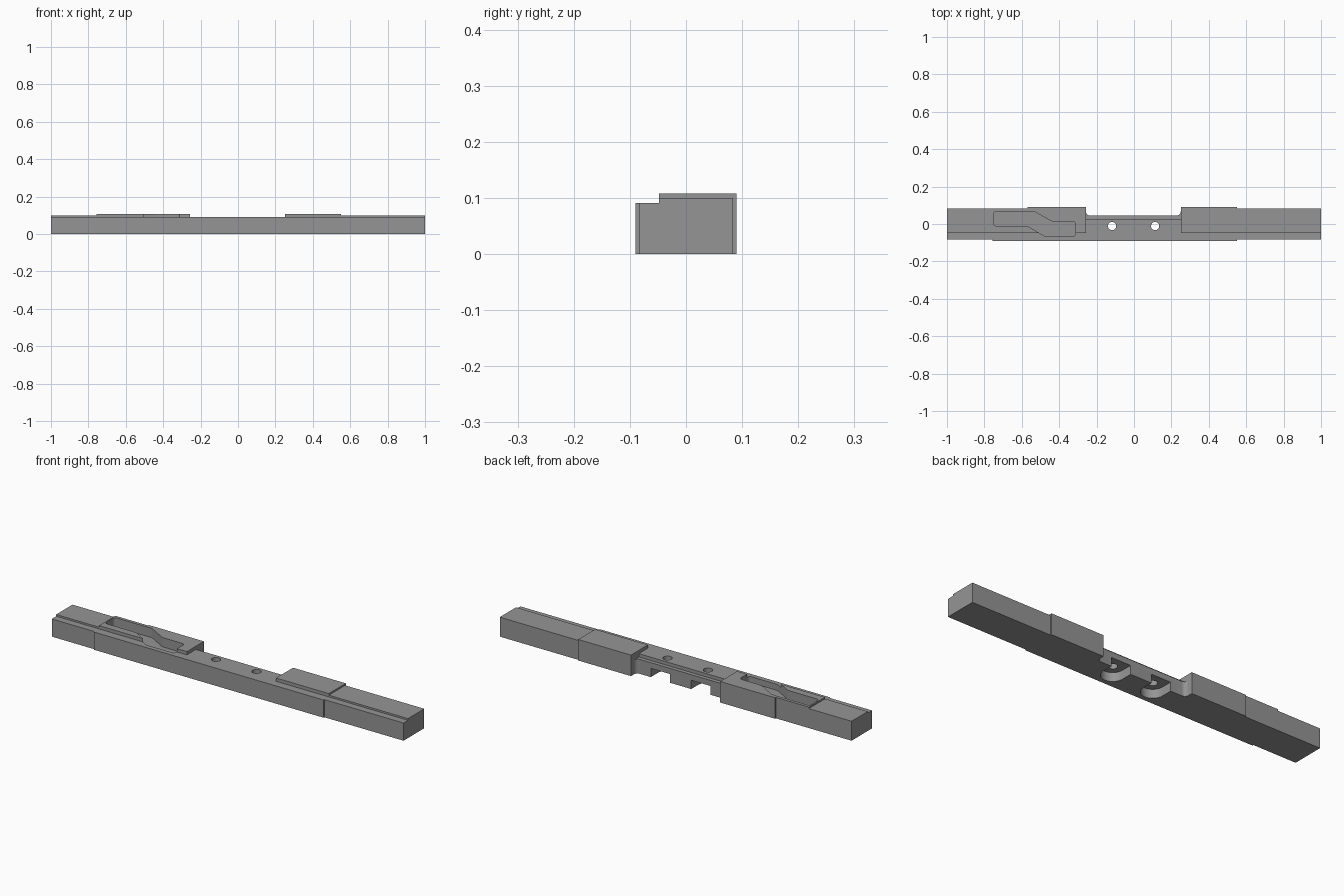
import bpy, bmesh, math
from mathutils import Vector

if "Cube" in bpy.data.objects:
    bpy.data.objects.remove(bpy.data.objects["Cube"])


def fillet(points, radii, steps=5):
    """Round the corners of a closed outline; radius 0 keeps a corner sharp."""
    out = []
    for i, (p, r) in enumerate(zip(points, radii)):
        p = Vector(p)
        a = (Vector(points[i - 1]) - p).normalized()
        b = (Vector(points[(i + 1) % len(points)]) - p).normalized()
        if r == 0:
            out.append(p)
            continue
        half = a.angle(b) / 2
        start, end = p + a * r / math.tan(half), p + b * r / math.tan(half)
        c = p + (a + b).normalized() * r / math.sin(half)
        for k in range(steps + 1):
            d = (start - c).lerp(end - c, k / steps).normalized()
            out.append(c + d * r)
    return out


def prism(name, outline, z0, z1):
    """Extrude a plan outline from z0 to z1."""
    bm = bmesh.new()
    face = bm.faces.new([bm.verts.new((p[0], p[1], z0)) for p in outline])
    ext = bmesh.ops.extrude_face_region(bm, geom=[face])
    top = [v for v in ext["geom"] if isinstance(v, bmesh.types.BMVert)]
    bmesh.ops.translate(bm, vec=(0, 0, z1 - z0), verts=top)
    bmesh.ops.recalc_face_normals(bm, faces=bm.faces)
    mesh = bpy.data.meshes.new(name)
    bm.to_mesh(mesh)
    bm.free()
    obj = bpy.data.objects.new(name, mesh)
    bpy.context.collection.objects.link(obj)
    return obj


def rect(x0, x1, y0, y1):
    return [(x0, y0), (x1, y0), (x1, y1), (x0, y1)]


def arc(cx, cy, r, a0, a1, n):
    return [(cx + r * math.cos(math.radians(a0 + (a1 - a0) * k / n)),
             cy + r * math.sin(math.radians(a0 + (a1 - a0) * k / n))) for k in range(n + 1)]


def cut(body, outline, z0, z1):
    """Subtract a prism from the body."""
    tool = prism("cutter", outline, z0, z1)
    tool.hide_render = True
    mod = body.modifiers.new("cut", "BOOLEAN")
    mod.operation, mod.solver, mod.object = "DIFFERENCE", "EXACT", tool
    bpy.context.view_layer.objects.active = body
    bpy.ops.object.modifier_apply(modifier=mod.name)
    bpy.data.objects.remove(tool)


LEFT, RIGHT = -0.257, 0.25      # ends of the low middle section
PAD_L, PAD_R = -0.757, 0.55     # outer ends of the raised pads
FRONT, BACK, END = -0.09, 0.09, 0.084
WEB = 0.046                     # back face of the middle section

# Bar plan: thicker in the middle, with a filleted notch in the back
plan = [(-1, -END), (PAD_L, -END), (PAD_L, FRONT), (PAD_R, FRONT), (PAD_R, -END), (1, -END),
        (1, END), (PAD_R, END), (PAD_R, BACK), (RIGHT, BACK), (RIGHT, WEB),
        (LEFT, WEB), (LEFT, BACK), (-0.57, BACK), (-0.57, END), (-1, END)]
radii = [0.02 if p[1] == WEB else 0 for p in plan]
bar = prism("rail_bar", fillet(plan, radii), 0, 0.108)

# Stepped top: front ledge, lower bar ends, low middle and its back rebate
cut(bar, rect(-1.1, 1.1, -0.2, -0.048), 0.091, 0.2)
cut(bar, rect(-1.1, PAD_L, -0.2, 0.2), 0.10, 0.2)
cut(bar, rect(PAD_R, 1.1, -0.2, 0.2), 0.10, 0.2)
cut(bar, rect(LEFT, RIGHT, -0.2, 0.2), 0.091, 0.2)
cut(bar, rect(LEFT, RIGHT, 0.026, 0.2), 0.074, 0.2)

# Cranked pocket in the left pad
pocket = [(-0.75, 0.068), (-0.535, 0.068), (-0.44, 0.014), (-0.313, 0.014),
          (-0.313, -0.066), (-0.475, -0.066), (-0.57, -0.011), (-0.75, -0.011)]
cut(bar, fillet(pocket, [0.015, 0.03, 0.03, 0.015] * 2), 0.06, 0.2)

# Round-ended slots underneath, each with a bolt hole
for x in (-0.117, 0.113):
    cut(bar, [(x + 0.055, 0.1), (x - 0.055, 0.1)] + arc(x, -0.011, 0.055, 180, 360, 16), -0.1, 0.045)
    cut(bar, arc(x, -0.011, 0.022, 0, 345, 23), -0.1, 0.2)

# Plain grey finish
grey = bpy.data.materials.new("grey_metal")
grey.diffuse_color = (0.3, 0.3, 0.3, 1)
grey.use_nodes = True
grey.node_tree.nodes["Principled BSDF"].inputs["Base Color"].default_value = grey.diffuse_color
bar.data.materials.clear()
bar.data.materials.append(grey)
for poly in bar.data.polygons:
    poly.material_index = 0
bar.select_set(True)
bpy.context.view_layer.objects.active = bar
bpy.ops.object.shade_smooth_by_angle(angle=math.radians(30))
